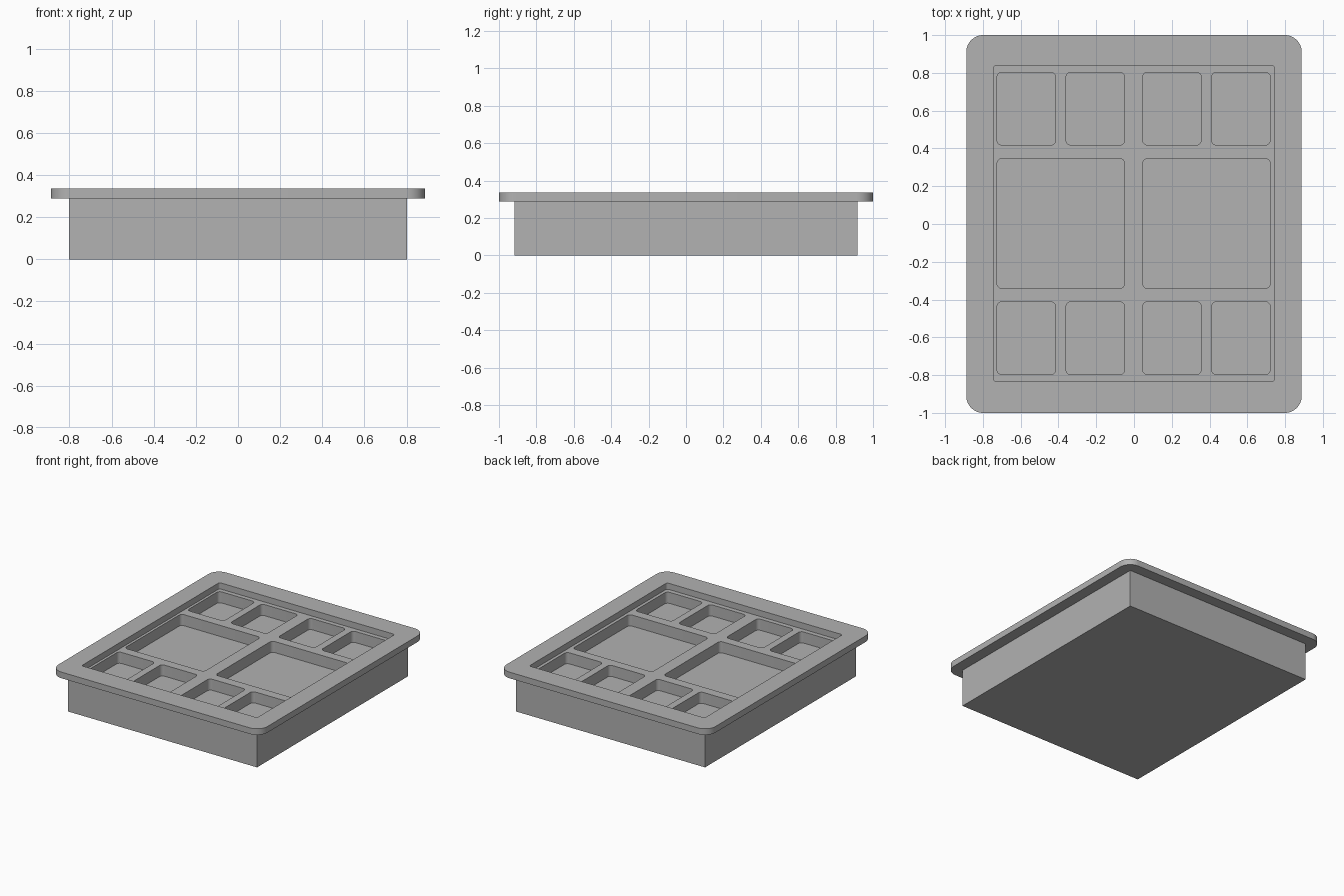
import bpy, bmesh, math

if "Cube" in bpy.data.objects:
    bpy.data.objects.remove(bpy.data.objects["Cube"])

grey = bpy.data.materials.new("plain grey")
grey.diffuse_color = (0.445, 0.445, 0.445, 1)
grey.use_nodes = True
grey.node_tree.nodes["Principled BSDF"].inputs["Base Color"].default_value = grey.diffuse_color


def slab(name, x0, x1, y0, y1, z0, z1, radius=0.0, steps=8):
    """Upright block with optionally rounded vertical corners."""
    pts = []
    for cx, cy, start in ((x1 - radius, y1 - radius, 0), (x0 + radius, y1 - radius, 90),
                          (x0 + radius, y0 + radius, 180), (x1 - radius, y0 + radius, 270)):
        for i in range(steps + 1 if radius else 1):
            a = math.radians(start + 90 * i / steps)
            pts.append((cx + radius * math.cos(a), cy + radius * math.sin(a), z0))
    bm = bmesh.new()
    base = bm.faces.new([bm.verts.new(p) for p in pts])
    top = bmesh.ops.extrude_face_region(bm, geom=[base])["geom"]
    bmesh.ops.translate(bm, vec=(0, 0, z1 - z0),
                        verts=[v for v in top if isinstance(v, bmesh.types.BMVert)])
    bmesh.ops.recalc_face_normals(bm, faces=bm.faces)
    mesh = bpy.data.meshes.new(name)
    bm.to_mesh(mesh)
    bm.free()
    mesh.materials.append(grey)
    ob = bpy.data.objects.new(name, mesh)
    bpy.context.collection.objects.link(ob)
    return ob


def combine(target, tool, operation):
    """Apply a boolean and discard the tool."""
    bpy.context.view_layer.objects.active = target
    mod = target.modifiers.new("cut", 'BOOLEAN')
    mod.operation, mod.object, mod.solver = operation, tool, 'EXACT'
    bpy.ops.object.modifier_apply(modifier=mod.name)
    bpy.data.objects.remove(tool, do_unlink=True)


LEDGE, TOP, FLOOR = 0.288, 0.335, 0.203

# Square-cornered body joined to the overhanging rounded rim
tray = slab("tray", -0.803, 0.803, -0.916, 0.916, 0, 0.31)
combine(tray, slab("rim", -0.888, 0.888, -1, 1, LEDGE, TOP, 0.09, 12), 'UNION')

# Shallow recess inside the rim
combine(tray, slab("recess", -0.745, 0.745, -0.833, 0.838, LEDGE, 0.4, 0.016), 'DIFFERENCE')

# Two large pockets between two rows of four small ones
small = ((-0.725, -0.415), (-0.36, -0.05), (0.046, 0.356), (0.411, 0.721))
large = ((-0.725, -0.05), (0.046, 0.721))
for columns, y0, y1 in ((small, 0.418, 0.803), (large, -0.341, 0.346), (small, -0.797, -0.412)):
    for x0, x1 in columns:
        combine(tray, slab("pocket", x0, x1, y0, y1, FLOOR, 0.4, 0.026), 'DIFFERENCE')

# Smooth rounded corners, crisp edges
bpy.ops.object.select_all(action='DESELECT')
tray.select_set(True)
bpy.context.view_layer.objects.active = tray
bpy.ops.object.shade_smooth_by_angle(angle=math.radians(30))
